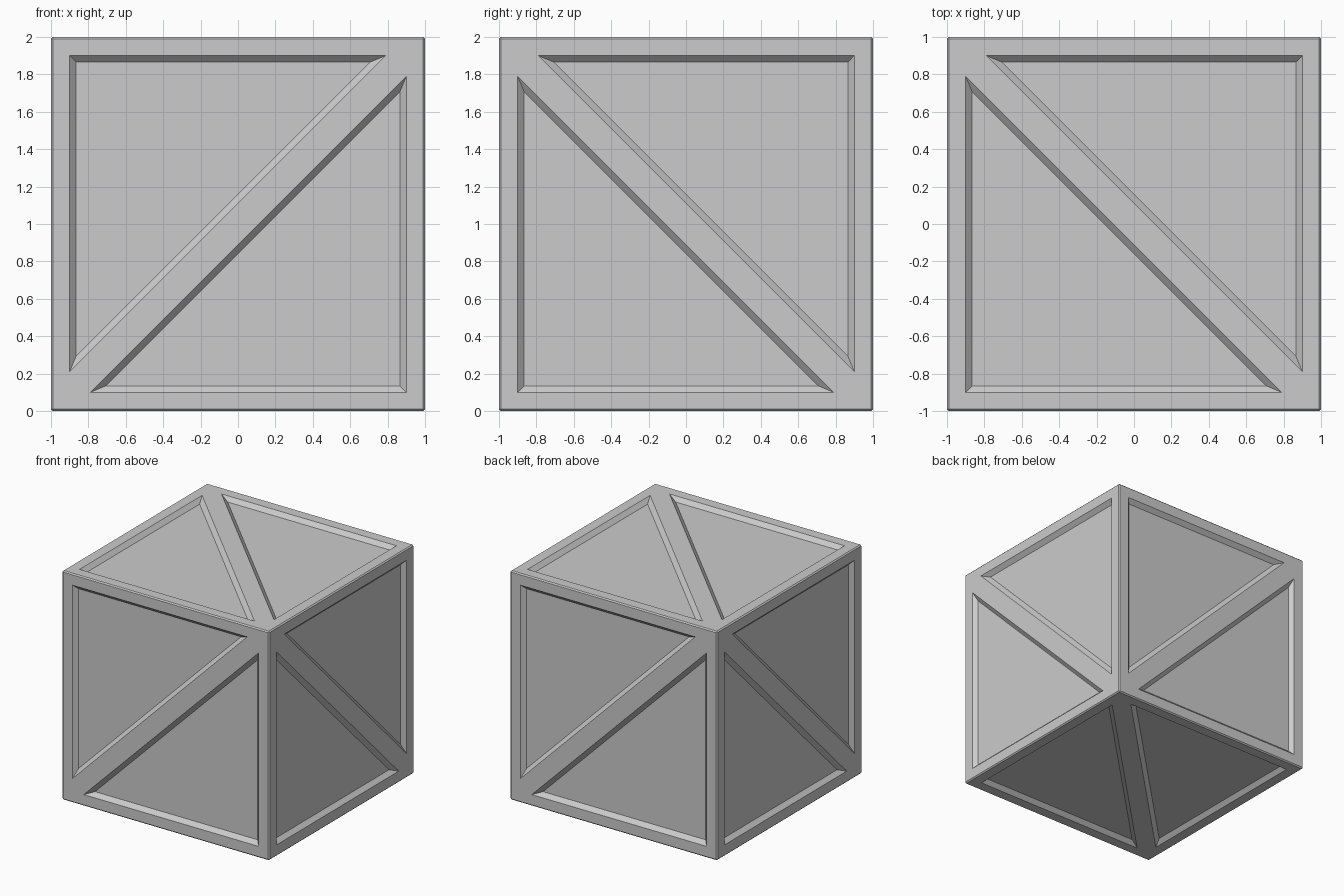
import bpy, bmesh
from math import sqrt
from mathutils import Vector

if "Cube" in bpy.data.objects:
    bpy.data.objects.remove(bpy.data.objects["Cube"])

LEG = 0.90      # panel edge distance from face centre
TIP = 0.79      # pointed panel corner beside the diagonal brace
DEPTH = 0.035   # recess depth, walls slope at 45 degrees
LIP = 0.01      # cutter overshoot above the face


def make_object(name, bm):
    bmesh.ops.recalc_face_normals(bm, faces=bm.faces)
    mesh = bpy.data.meshes.new(name)
    bm.to_mesh(mesh)
    bm.free()
    obj = bpy.data.objects.new(name, mesh)
    bpy.context.collection.objects.link(obj)
    obj.location.z = 1
    return obj


def ring(bm, axis, s, u, v, t):
    """Panel triangle at depth t below the face on the given axis and side."""
    a, b = LEG - t, TIP - t * (1 + sqrt(2))
    verts = []
    for p, q in ((u * a, v * a), (-u * b, v * a), (u * a, -v * b)):
        co = Vector()
        co[axis], co[(axis + 1) % 3], co[(axis + 2) % 3] = s * (1 - t), p, q
        verts.append(bm.verts.new(co))
    return verts


# Crate body with a fine chamfer on its edges
bm = bmesh.new()
bmesh.ops.create_cube(bm, size=2)
bmesh.ops.bevel(bm, geom=bm.edges[:], offset=0.01, segments=1, affect='EDGES')
crate = make_object("crate", bm)

# Two triangular recesses per face; the braces between them follow a tetrahedron
bm = bmesh.new()
for axis in range(3):
    for s in (-1, 1):
        for u in (-1, 1):
            v = s * u
            outer = ring(bm, axis, s, u, v, -LIP)
            inner = ring(bm, axis, s, u, v, DEPTH)
            bm.faces.new(outer)
            bm.faces.new(inner)
            for i in range(3):
                j = (i + 1) % 3
                bm.faces.new((outer[i], outer[j], inner[j], inner[i]))
cutter = make_object("panel_cutter", bm)
cutter.hide_render = True

# Carve the panels
mod = crate.modifiers.new("panels", 'BOOLEAN')
mod.operation = 'DIFFERENCE'
mod.solver = 'EXACT'
mod.object = cutter
bpy.context.view_layer.objects.active = crate
bpy.ops.object.modifier_apply(modifier=mod.name)
bpy.data.objects.remove(cutter)
